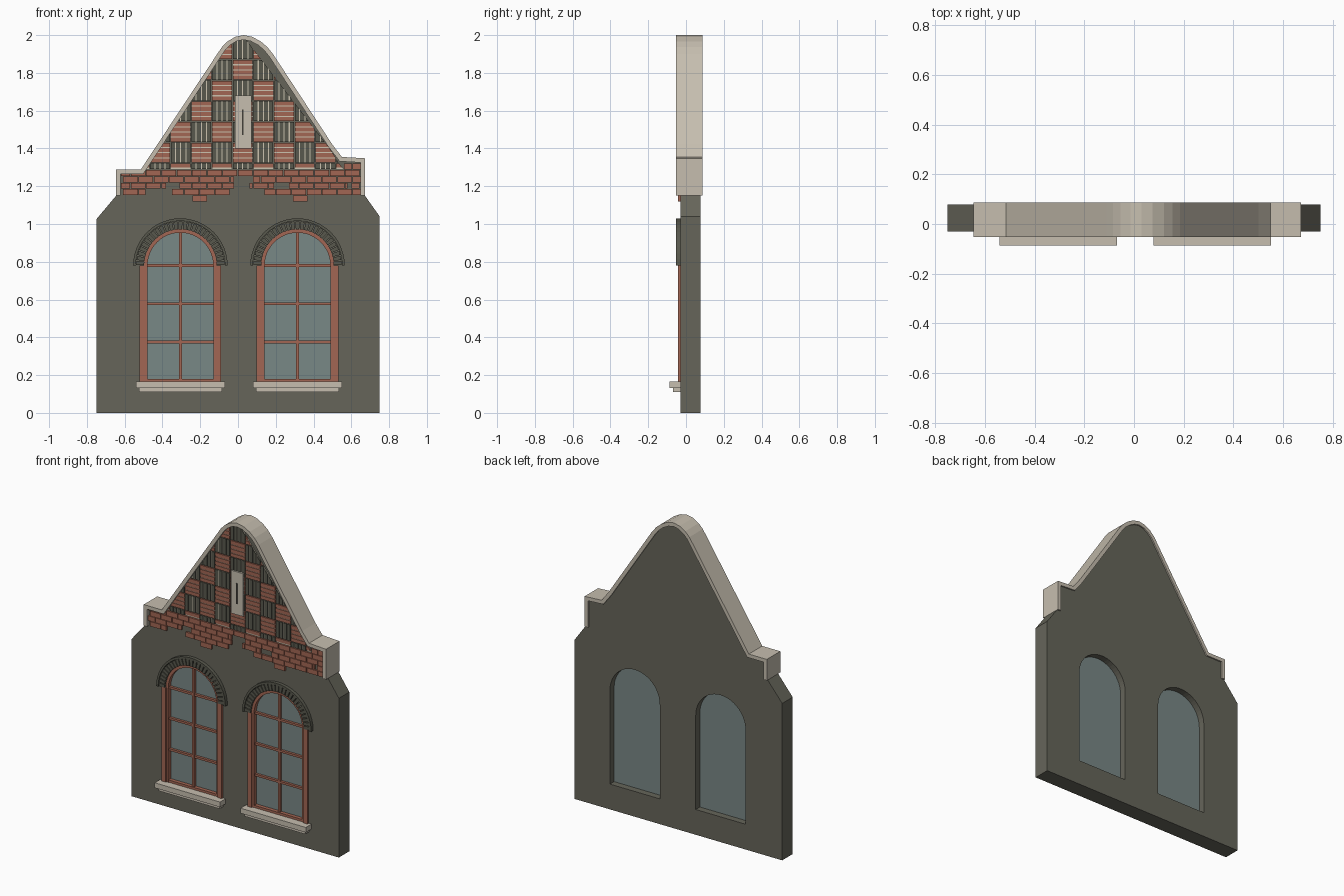
import bpy, bmesh, math
from mathutils import Vector

cube = bpy.data.objects.get("Cube")
if cube:
    bpy.data.objects.remove(cube, do_unlink=True)


def material(name, r, g, b):
    lin = [(c / 255 / 12.92) if c < 11 else ((c / 255 + 0.055) / 1.055) ** 2.4 for c in (r, g, b)]
    m = bpy.data.materials.new(name)
    m.use_nodes = True
    m.diffuse_color = (*lin, 1)
    m.node_tree.nodes["Principled BSDF"].inputs["Base Color"].default_value = (*lin, 1)
    return m


WALL = material("grey_green_render", 102, 101, 90)
TRIM = material("pale_stone", 198, 190, 175)
RED = material("red_brick", 162, 102, 83)
DARK = material("dark_brick", 88, 88, 77)
MORTAR = material("light_mortar", 205, 196, 176)
GLASS = material("blue_grey_glass", 121, 136, 134)
SLOT = material("slot_shadow", 66, 63, 57)


def slab(name, polys, front, back, mat, holes=False):
    """Extrude x-z outlines from front to back; with holes, the later outlines are cut out."""
    bm = bmesh.new()
    for poly in polys:
        vs = [bm.verts.new((x, front, z)) for x, z in poly]
        if holes:
            for a, b in zip(vs, vs[1:] + vs[:1]):
                bm.edges.new((a, b))
        else:
            bm.faces.new(vs)
    if holes:
        bmesh.ops.triangle_fill(bm, edges=bm.edges[:], use_beauty=True, normal=(0, -1, 0))
    new = bmesh.ops.extrude_face_region(bm, geom=bm.faces[:])["geom"]
    moved = [v for v in new if isinstance(v, bmesh.types.BMVert)]
    bmesh.ops.translate(bm, verts=moved, vec=(0, back - front, 0))
    bmesh.ops.recalc_face_normals(bm, faces=bm.faces[:])
    me = bpy.data.meshes.new(name)
    bm.to_mesh(me)
    bm.free()
    me.materials.append(mat)
    ob = bpy.data.objects.new(name, me)
    bpy.context.collection.objects.link(ob)
    return ob


def rect(x0, x1, z0, z1):
    return [(x0, z0), (x1, z0), (x1, z1), (x0, z1)]


def arch(cx, r, bottom, spring, n=24):
    curve = [(cx - r * math.cos(math.pi * i / n), spring + r * math.sin(math.pi * i / n))
             for i in range(n + 1)]
    if bottom < spring:
        curve = [(cx - r, bottom)] + curve + [(cx + r, bottom)]
    return curve


def offset(path, d):
    """Shift an open path to its right with mitred corners."""
    pts = [Vector(p) for p in path]
    normals = [Vector(((b - a).y, -(b - a).x)).normalized() for a, b in zip(pts, pts[1:])]
    out = []
    for i, p in enumerate(pts):
        n0, n1 = normals[max(i - 1, 0)], normals[min(i, len(normals) - 1)]
        m = (n0 + n1).normalized()
        out.append(tuple(p + m * d / m.dot(n0)))
    return out


def clip(poly, path):
    """Keep the part of a polygon on the right of each path segment."""
    for (ax, az), (bx, bz) in zip(path, path[1:]):
        def side(p):
            return (p[0] - ax) * (bz - az) - (p[1] - az) * (bx - ax)
        out = []
        for p, q in zip(poly, poly[1:] + poly[:1]):
            sp, sq = side(p), side(q)
            if sp >= 0:
                out.append(p)
            if (sp > 0 > sq) or (sp < 0 < sq):
                t = sp / (sp - sq)
                out.append((p[0] + t * (q[0] - p[0]), p[1] + t * (q[1] - p[1])))
        poly = out
        if len(poly) < 3:
            return None
    return poly


# Gable coping and wall
top = [(-.645, 1.15), (-.645, 1.288), (-.515, 1.288), (-.11, 1.9), (-.085, 1.937), (-.055, 1.967),
       (-.015, 1.991), (.03, 2), (.075, 1.991), (.12, 1.967), (.155, 1.937), (.185, 1.9),
       (.5, 1.42), (.55, 1.355), (.672, 1.348), (.672, 1.15)]
inner = offset(top, 0.024)
slab("gable_coping", [top + inner[::-1]], -.052, .087, TRIM)

centres = {"right": -.305, "left": .315}
SILL, SPRING = .165, .78
openings = [arch(cx, .18, SILL, SPRING) for cx in centres.values()]
body = [(-.75, 0), (-.75, 1.025), (-.645, 1.15)] + inner + [(.672, 1.15), (.75, 1.04), (.75, 0)]
slab("wall", [body] + openings, -.03, .078, WALL, holes=True)

# Chequered gable brickwork: laid-flat red cells and upright dark cells
slope = inner[2:-2]
size, gap, base = .1095, .0055, 1.29
groups = {True: [], False: []}
beds = []
for row in range(-1, 7):
    for col in range(-5, 6):
        red = (row + col) % 2 == 0
        x0, z0 = .025 + size * (col - .5), 1.323 + size * row
        beds.append(rect(x0 + .004, x0 + size - .004, max(z0 + .004, base), z0 + size - .004))
        pitch = size / 4
        for k in range(4):
            a, b = k * pitch + gap / 2, (k + 1) * pitch - gap / 2
            if not red:
                groups[red].append(rect(x0 + a, x0 + b, max(z0 + .002, base), z0 + size - .002))
            elif z0 + a >= base:
                groups[red].append(rect(x0 + .002, x0 + size - .002, z0 + a, z0 + b))


def clipped(polys):
    return [c for c in (clip(p, slope) for p in polys) if c]


slab("gable_mortar", clipped(beds), -.035, -.028, MORTAR)
slab("gable_red_bricks", clipped(groups[True]), -.04, -.028, RED)
slab("gable_dark_bricks", clipped(groups[False]), -.04, -.028, DARK)

# Weathered brick courses below the gable: (row, kept spans)
kept = {-1: [(.56, .65)], 0: [(-.62, .65)], 1: [(-.62, -.02), (.08, .65)],
        2: [(-.62, -.38), (-.31, -.02), (.06, .19), (.27, .58), (.6, .65)],
        3: [(-.62, -.49), (-.35, -.04), (.14, .65)], 4: [(-.24, -.16), (.29, .37)]}
courses = []
pitch = .081
for row, spans in kept.items():
    z1 = 1.286 - .034 * row
    for lo, hi in spans:
        for i in range(-10, 11):
            start = (i + (row % 2) / 2) * pitch if row < 4 else lo + i * pitch
            x0, x1 = max(start, lo), min(start + pitch - .004, hi)
            if x1 - x0 > .01:
                courses.append(rect(x0, x1, z1 - .031, z1))
slab("brick_courses", courses, -.042, -.028, RED)

# Stone slit in the gable
slab("slit_surround", [rect(-.015, .072, 1.4, 1.68)], -.05, -.028, TRIM)
slab("slit_opening", [rect(.022, .03, 1.47, 1.605)], -.052, -.046, SLOT)

# Arched windows
for side, cx in centres.items():
    slab(side + "_glass", [arch(cx, .18, SILL, SPRING)], -.01, .035, GLASS)
    slab(side + "_sash", [arch(cx, .192, SILL, SPRING) + arch(cx, .174, SILL, SPRING)[::-1]],
         -.036, -.008, RED)
    slab(side + "_sash_rail", [rect(cx - .175, cx + .175, SILL, SILL + .015)], -.034, -.008, RED)
    slab(side + "_jambs", [rect(cx + min(s * .216, s * .188), cx + max(s * .216, s * .188), SILL, SPRING)
                           for s in (-1, 1)], -.043, -.028, RED)
    bars = [rect(cx - .008, cx + .008, SILL, .96)]
    slab(side + "_mullion", bars, -.028, -.008, RED)
    slab(side + "_glazing_bars", [rect(cx - .176, cx + .176, z - .007, z + .007)
                                  for z in (.375, .578, .78)], -.026, -.008, RED)

    # Voussoirs with an outer hood band
    slab(side + "_arch_hood", [arch(cx, .25, SPRING, SPRING) + arch(cx, .236, SPRING, SPRING)[::-1]],
         -.052, -.028, DARK)
    count, blocks = 27, []
    for i in range(count):
        a0, a1 = (math.pi * (i + t) / count for t in (.1, .9))
        blocks.append([(cx + r * math.cos(a), SPRING + r * math.sin(a))
                       for r, a in ((.192, a0), (.234, a0), (.234, a1), (.192, a1))])
    slab(side + "_voussoirs", blocks, -.048, -.028, DARK)

    # Two-step sill
    slab(side + "_sill_top", [rect(cx - .236, cx + .236, .132, .165)], -.087, -.01, TRIM)
    slab(side + "_sill_base", [rect(cx - .22, cx + .22, .11, .132)], -.07, -.028, TRIM)
